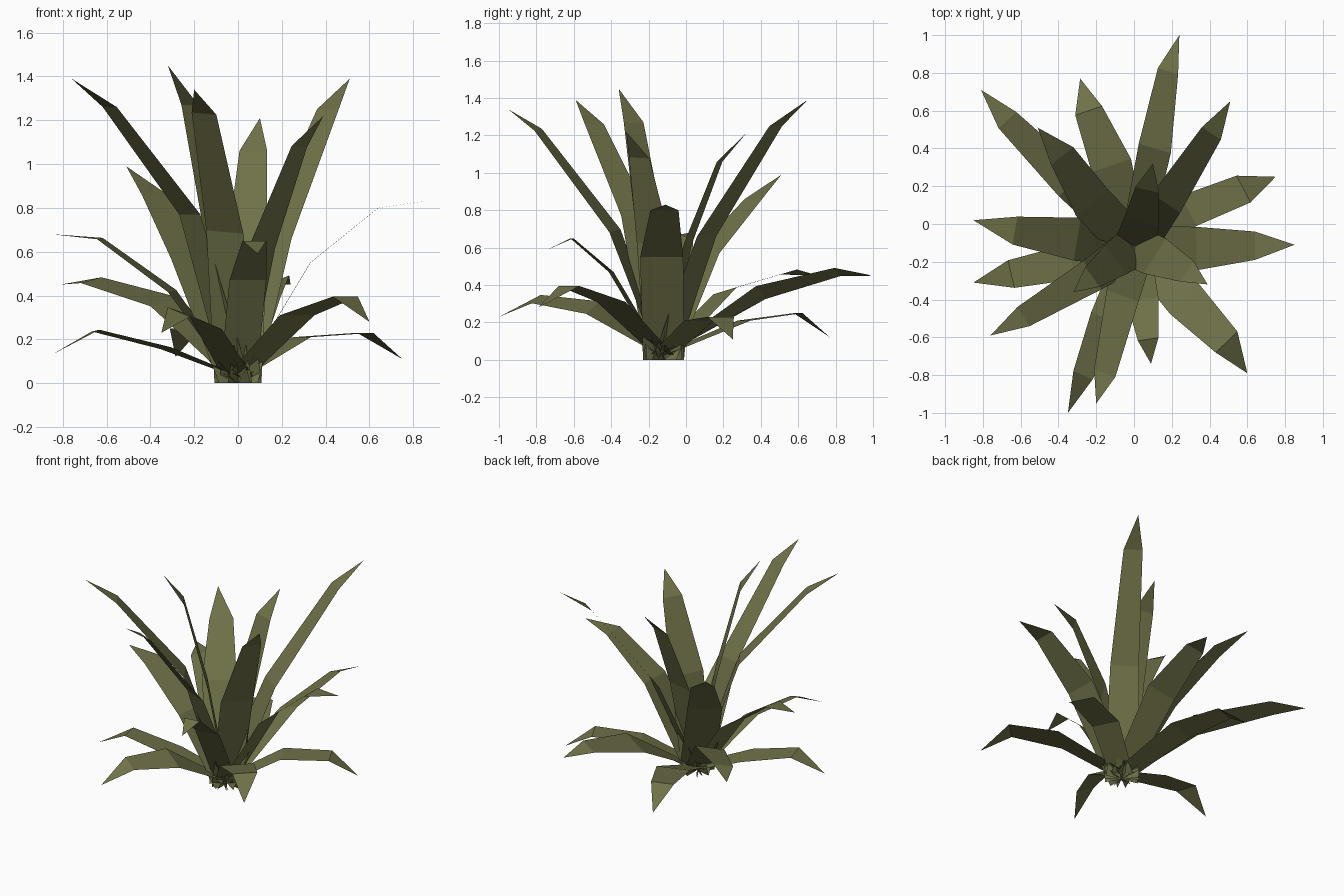
import bpy, bmesh, math
from mathutils import Vector, Matrix

if "Cube" in bpy.data.objects:
    bpy.data.objects.remove(bpy.data.objects["Cube"])

leaf_mat = bpy.data.materials.new("olive green")
leaf_mat.diffuse_color = (0.16, 0.165, 0.065, 1)
leaf_mat.use_nodes = True
leaf_mat.node_tree.nodes["Principled BSDF"].inputs["Base Color"].default_value = leaf_mat.diffuse_color

CROWN = Vector((0, -0.12, 0))      # where all leaves meet the ground


def leaf(name, knee, shoulder, tip, w1, w2, roll=0, foot_width=0.22, foot_z=0.0):
    """Flat blade: foot in the crown, wide knee, narrower shoulder, pointed tip."""
    knee, shoulder, tip = Vector(knee), Vector(shoulder), Vector(tip)
    out = shoulder - CROWN
    out.z = 0
    out.normalize()
    flat_side = Vector((-out.y, out.x, 0))
    # roll the blade about its own length
    side = Matrix.Rotation(math.radians(roll), 3, shoulder - knee) @ flat_side
    foot = CROWN + Vector((0, 0, foot_z))
    bm = bmesh.new()
    rows = []
    for centre, width, across in ((foot, foot_width, flat_side),
                                  (knee, w1, side), (shoulder, w2, side)):
        rows.append([bm.verts.new(centre - across * width / 2),
                     bm.verts.new(centre + across * width / 2)])
    for a, b in zip(rows, rows[1:]):
        bm.faces.new((a[0], b[0], b[1], a[1]))
    bm.faces.new((rows[2][0], bm.verts.new(tip), rows[2][1]))
    mesh = bpy.data.meshes.new(name)
    bm.to_mesh(mesh)
    bm.free()
    mesh.materials.append(leaf_mat)
    bpy.context.collection.objects.link(bpy.data.objects.new(name, mesh))


# Upright inner leaves
leaf("upright_leaf_1", (.17, .11, .66), (.41, .48, 1.25), (.51, .65, 1.39), .18, .12)
leaf("upright_leaf_2", (-.06, -.38, .69), (-.155, -.79, 1.23), (-.20, -.95, 1.34), .18, .12, -8)
leaf("upright_leaf_3", (-.22, -.27, .77), (-.585, -.49, 1.26), (-.76, -.59, 1.39), .18, .12)
leaf("upright_leaf_4", (.04, .01, .62), (.07, .18, 1.06), (.10, .32, 1.21), .19, .13)
leaf("upright_leaf_5", (.11, -.17, .62), (.28, -.25, 1.08), (.39, -.32, 1.22), .22, .13, -8)
leaf("upright_leaf_6", (-.10, -.19, .69), (-.22, -.28, 1.27), (-.32, -.36, 1.45), .19, .13)

# Arching middle leaves
leaf("arching_leaf_1", (.33, -.13, .55), (.64, -.115, .80), (.85, -.11, .83), .23, .15)
leaf("arching_leaf_2", (.045, -.40, .47), (.075, -.61, .65), (.09, -.74, .59), .17, .11, 0, .17)
leaf("arching_leaf_3", (-.30, -.08, .42), (-.63, -.035, .66), (-.85, .02, .68), .23, .15, -3)
leaf("arching_leaf_4", (-.22, .11, .57), (-.38, .36, .86), (-.51, .51, .99), .22, .15)

# Drooping outer leaves, narrower at the foot
low = dict(foot_width=.15, foot_z=.03)
leaf("drooping_leaf_1", (.11, .40, .36), (.18, .81, .47), (.24, 1.0, .45), .19, .12, -22, **low)
leaf("drooping_leaf_2", (.29, .07, .21), (.58, .185, .23), (.75, .25, .11), .18, .16, **low)
leaf("drooping_leaf_3", (.27, -.40, .31), (.49, -.625, .395), (.60, -.79, .28), .22, .16, **low)
leaf("drooping_leaf_4", (-.15, -.50, .28), (-.27, -.80, .325), (-.35, -1.0, .23), .18, .12, -22, **low)
leaf("drooping_leaf_5", (-.33, -.20, .16), (-.65, -.265, .24), (-.85, -.31, .13), .19, .15, 3, **low)
leaf("drooping_leaf_6", (-.33, .21, .37), (-.67, .55, .47), (-.81, .71, .45), .19, .13, -12, **low)
leaf("drooping_leaf_7", (-.12, .31, .21), (-.24, .60, .25), (-.285, .77, .12), .22, .15, **low)
